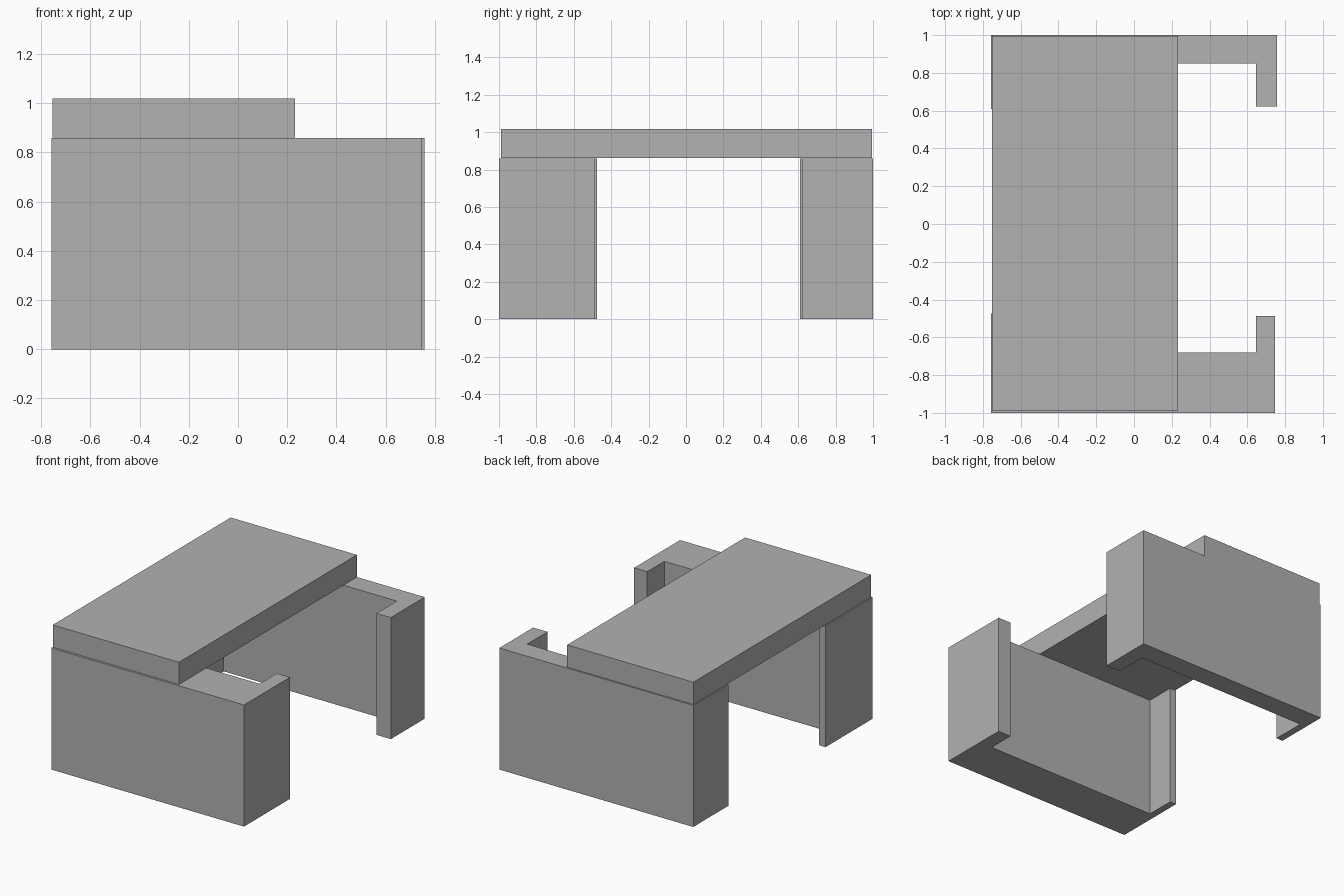
import bpy
import bmesh

cube = bpy.data.objects.get("Cube")
if cube:
    bpy.data.objects.remove(cube, do_unlink=True)

# Single grey finish
grey = bpy.data.materials.new("plain_grey")
grey.use_nodes = True
colour = (0.445, 0.445, 0.445, 1)
grey.diffuse_color = colour
grey.node_tree.nodes["Principled BSDF"].inputs["Base Color"].default_value = colour


def extrude_outline(name, outline, bottom, top):
    """Solid made by raising a flat plan outline from bottom to top."""
    bm = bmesh.new()
    face = bm.faces.new([bm.verts.new((x, y, bottom)) for x, y in outline])
    raised = bmesh.ops.extrude_face_region(bm, geom=[face])["geom"]
    verts = [v for v in raised if isinstance(v, bmesh.types.BMVert)]
    bmesh.ops.translate(bm, verts=verts, vec=(0, 0, top - bottom))
    bmesh.ops.recalc_face_normals(bm, faces=bm.faces)
    mesh = bpy.data.meshes.new(name)
    bm.to_mesh(mesh)
    bm.free()
    mesh.materials.append(grey)
    obj = bpy.data.objects.new(name, mesh)
    bpy.context.collection.objects.link(obj)
    return obj


def channel_support(name, outer_y, inner_y, thin_end_y, thick_end_y, end_x):
    """C-shaped wall with a thin return at -x and a thick return at +x."""
    outline = [
        (-0.757, outer_y), (end_x, outer_y),
        (end_x, thick_end_y), (0.645, thick_end_y),
        (0.645, inner_y), (-0.707, inner_y),
        (-0.707, thin_end_y), (-0.757, thin_end_y),
    ]
    return extrude_outline(name, outline, 0, 0.858)


# Two supports with returns facing each other
channel_support("front_support", -1, -0.68, -0.475, -0.488, 0.747)
channel_support("back_support", 1, 0.85, 0.61, 0.623, 0.757)

# Slab bridging the supports
slab = [(-0.753, -0.99), (0.232, -0.99), (0.232, 0.994), (-0.753, 0.994)]
extrude_outline("top_slab", slab, 0.861, 1.018)
